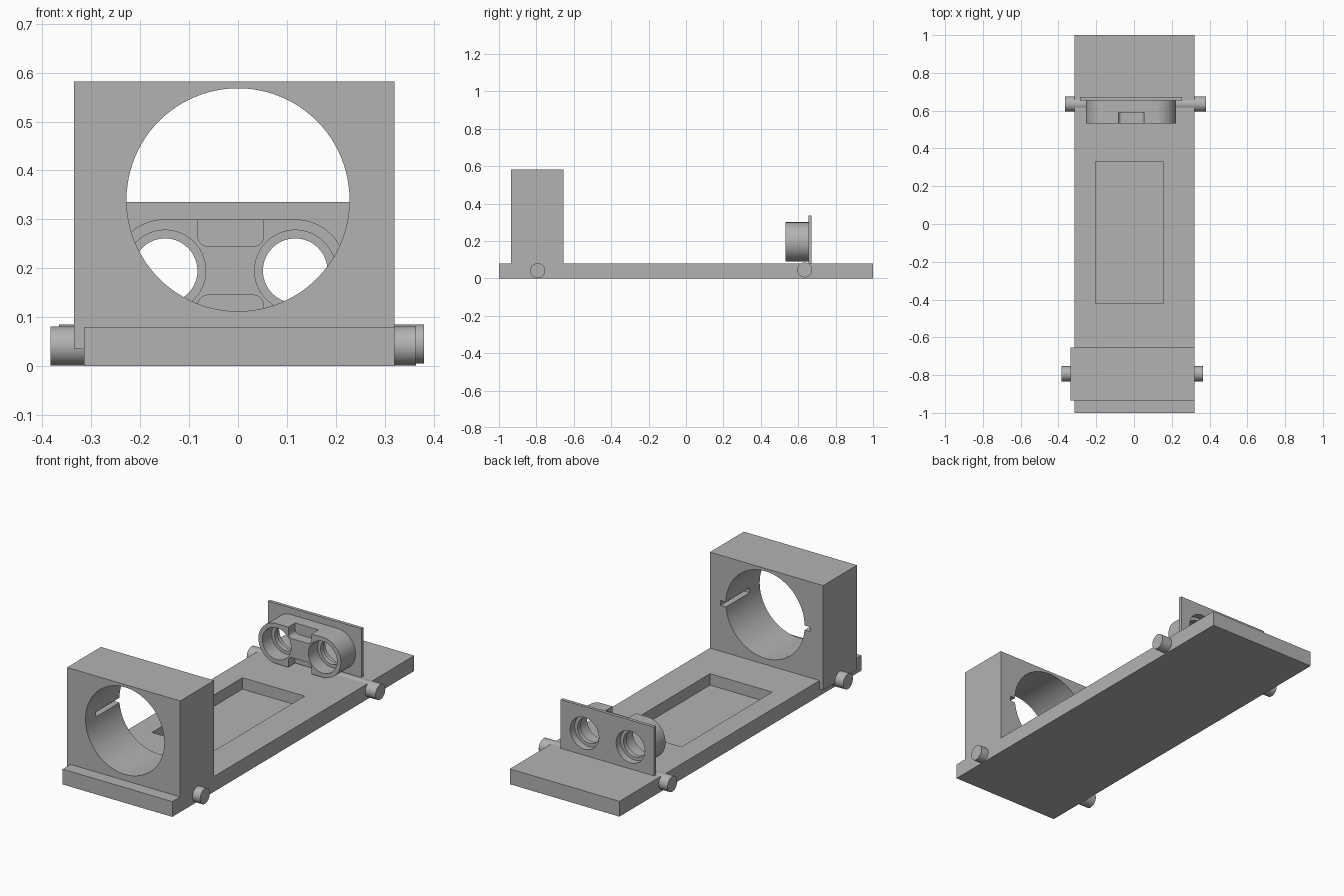
import bpy
import bmesh
import math
from mathutils import Vector

cube = bpy.data.objects.get("Cube")
if cube:
    bpy.data.objects.remove(cube, do_unlink=True)

grey = bpy.data.materials.new("plain grey")
grey.use_nodes = True
colour = (0.45, 0.45, 0.45, 1)
grey.diffuse_color = colour
grey.node_tree.nodes["Principled BSDF"].inputs["Base Color"].default_value = colour


def prism(name, profile, y0, y1):
    """Extrude an x-z outline along y."""
    bm = bmesh.new()
    face = bm.faces.new([bm.verts.new((x, y0, z)) for x, z in profile])
    out = bmesh.ops.extrude_face_region(bm, geom=[face])
    moved = [v for v in out["geom"] if isinstance(v, bmesh.types.BMVert)]
    bmesh.ops.translate(bm, verts=moved, vec=Vector((0, y1 - y0, 0)))
    bmesh.ops.recalc_face_normals(bm, faces=bm.faces)
    mesh = bpy.data.meshes.new(name)
    bm.to_mesh(mesh)
    bm.free()
    mesh.materials.append(grey)
    obj = bpy.data.objects.new(name, mesh)
    bpy.context.collection.objects.link(obj)
    return obj


def box(name, x0, x1, y0, y1, z0, z1):
    return prism(name, [(x0, z0), (x1, z0), (x1, z1), (x0, z1)], y0, y1)


def rounded(name, x0, x1, y0, y1, z0, z1, r, steps=16):
    """Box whose x-z outline has rounded corners."""
    corners = [(x1 - r, z1 - r), (x0 + r, z1 - r), (x0 + r, z0 + r), (x1 - r, z0 + r)]
    pts = []
    for i, (cx, cz) in enumerate(corners):
        for k in range(steps + 1):
            a = (i + k / steps) * math.pi / 2
            p = (cx + r * math.cos(a), cz + r * math.sin(a))
            if not pts or math.dist(p, pts[-1]) > 1e-5:
                pts.append(p)
    if math.dist(pts[0], pts[-1]) < 1e-5:
        pts.pop()
    return prism(name, pts, y0, y1)


def disc(name, x, z, r, y0, y1, n=72):
    ring = [i * math.tau / n for i in range(n)]
    return prism(name, [(x + r * math.cos(a), z + r * math.sin(a)) for a in ring], y0, y1)


def select(obj):
    bpy.ops.object.select_all(action="DESELECT")
    obj.select_set(True)
    bpy.context.view_layer.objects.active = obj


def cut(obj, cutters):
    select(obj)
    for c in cutters:
        mod = obj.modifiers.new("cut", "BOOLEAN")
        mod.operation = "DIFFERENCE"
        mod.solver = "EXACT"
        mod.object = c
        bpy.ops.object.modifier_apply(modifier=mod.name)


def discard(cutters):
    for c in cutters:
        bpy.data.objects.remove(c, do_unlink=True)


# Base plate with a shallow rectangular pocket
base = box("base_plate", -0.315, 0.32, -1, 1, 0, 0.08)
tools = [box("pocket_cutter", -0.205, 0.155, -0.42, 0.33, 0.02, 0.2)]
cut(base, tools)
discard(tools)

# Tall holder block with a round bore and two side slots open to the back
holder = box("holder_block", -0.335, 0.32, -0.935, -0.655, 0.035, 0.582)
tools = [disc("bore_cutter", 0, 0.34, 0.228, -1.1, -0.5, 96),
         box("slot_cutter", -0.258, 0.258, -0.85, -0.5, 0.32, 0.345)]
cut(holder, tools)
discard(tools)

# Twin eyepiece body and its backing plate
body = rounded("eyepiece_body", -0.255, 0.222, 0.533, 0.66, 0.09, 0.3, 0.105)
plate = box("eyepiece_plate", -0.285, 0.255, 0.655, 0.672, 0.07, 0.335)

# Stepped bores run through both, leaving a lip inside
bores = []
for x in (-0.149, 0.117):
    bores += [disc("through_cutter", x, 0.195, 0.066, 0.4, 0.8),
              disc("front_cutter", x, 0.195, 0.083, 0.4, 0.61),
              disc("back_cutter", x, 0.195, 0.083, 0.635, 0.8)]
notches = [rounded("notch_cutter", -0.082, 0.052, 0.4, 0.59, z, z + 0.1, 0.02, 6)
           for z in (0.245, 0.045)]
cut(body, notches + bores)
cut(plate, bores)
discard(notches + bores)

# Axle pins crossing the base
pins = []
for name, y, z, x0, x1 in (("front_pin", -0.793, 0.041, -0.383, 0.364),
                           ("rear_pin", 0.635, 0.045, -0.366, 0.38)):
    pin = disc(name, 0, 0, 0.04, x0, x1, 48)
    pin.rotation_euler.z = -math.pi / 2
    pin.location = (0, y, z)
    pins.append(pin)

for obj in [base, holder, body, plate] + pins:
    select(obj)
    bpy.ops.object.shade_smooth_by_angle(angle=math.radians(30))
